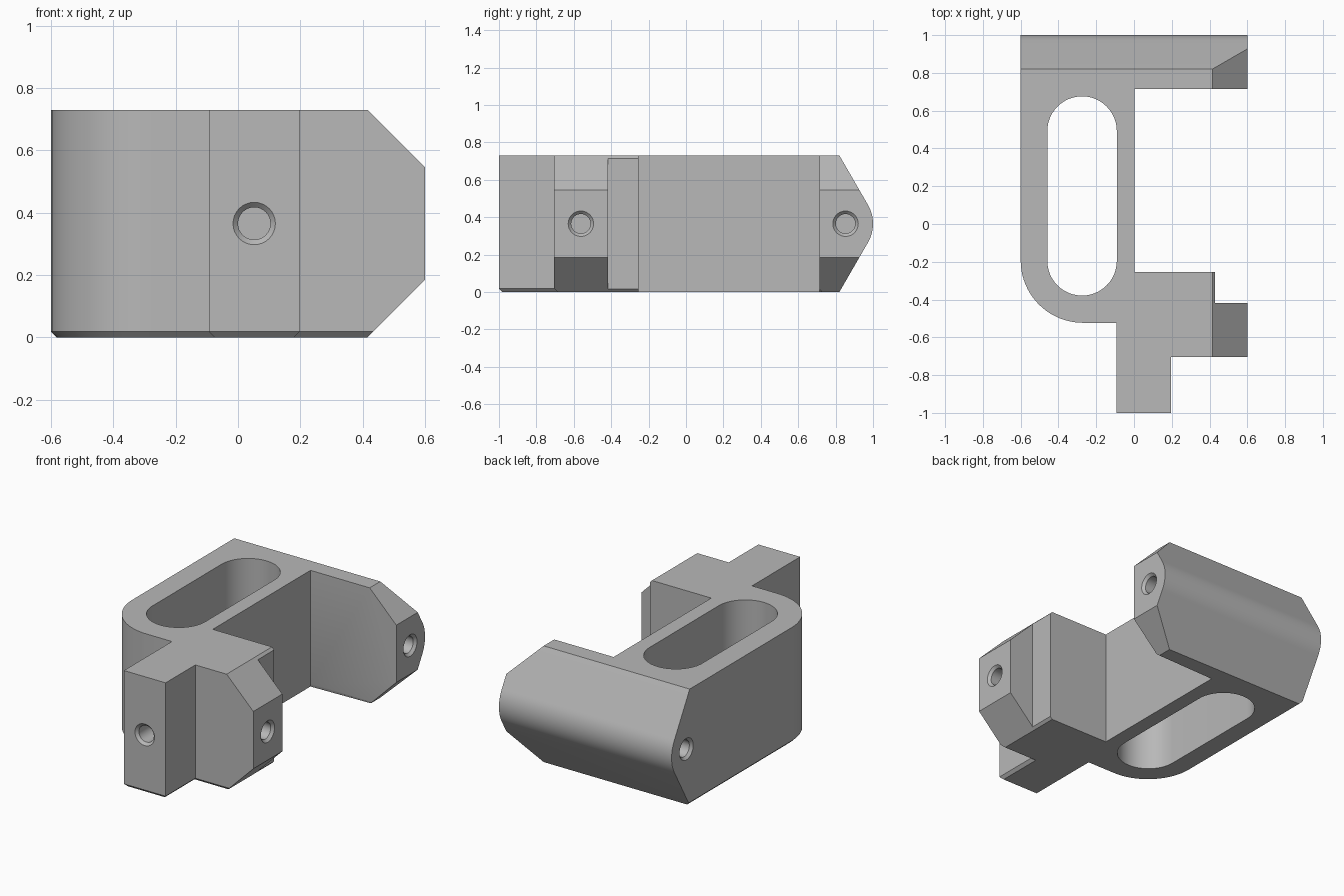
import bpy, bmesh, math
from mathutils import Matrix, Vector

if "Cube" in bpy.data.objects:
    bpy.data.objects.remove(bpy.data.objects["Cube"], do_unlink=True)

H = 0.73
MID = H / 2

grey = bpy.data.materials.new("plain_grey")
grey.use_nodes = True
colour = (0.48, 0.48, 0.48, 1)
grey.diffuse_color = colour
grey.node_tree.nodes["Principled BSDF"].inputs["Base Color"].default_value = colour


def arc(cx, cy, r, start, end, steps):
    """Points along an arc, angles in degrees."""
    angles = [math.radians(start + (end - start) * i / steps) for i in range(steps + 1)]
    return [(cx + r * math.cos(a), cy + r * math.sin(a)) for a in angles]


def to_object(name, bm):
    bmesh.ops.recalc_face_normals(bm, faces=bm.faces)
    mesh = bpy.data.meshes.new(name)
    bm.to_mesh(mesh)
    bm.free()
    mesh.materials.append(grey)
    obj = bpy.data.objects.new(name, mesh)
    bpy.context.collection.objects.link(obj)
    return obj


def prism(profile, place, low, high):
    """Extrude a profile; place(u, v, w) gives the 3D point."""
    bm = bmesh.new()
    face = bm.faces.new([bm.verts.new(place(u, v, low)) for u, v in profile])
    new = bmesh.ops.extrude_face_region(bm, geom=[face])["geom"]
    shift = Vector(place(0, 0, high)) - Vector(place(0, 0, low))
    bmesh.ops.translate(bm, vec=shift, verts=[g for g in new if isinstance(g, bmesh.types.BMVert)])
    bmesh.ops.recalc_face_normals(bm, faces=bm.faces)
    return bm


def apply_boolean(obj, cutter, operation):
    mod = obj.modifiers.new("cut", "BOOLEAN")
    mod.object, mod.operation, mod.solver = cutter, operation, "EXACT"
    bpy.context.view_layer.update()
    graph = bpy.context.evaluated_depsgraph_get()
    result = bpy.data.meshes.new_from_object(obj.evaluated_get(graph))
    obj.modifiers.clear()
    obj.data = result
    bpy.data.objects.remove(cutter, do_unlink=True)


def drill(obj, mouth, inward):
    """Blind round hole with a countersunk mouth."""
    profile = [(0, -0.03), (0.068, -0.03), (0.068, 0), (0.052, 0.016), (0.052, 0.25), (0, 0.25)]
    bm = bmesh.new()
    verts = [bm.verts.new((r, 0, d)) for r, d in profile]
    edges = [bm.edges.new(pair) for pair in zip(verts, verts[1:])]
    bmesh.ops.spin(bm, geom=verts + edges, cent=(0, 0, 0), axis=(0, 0, 1),
                   angle=math.tau, steps=32)
    bmesh.ops.remove_doubles(bm, verts=bm.verts, dist=0.0005)
    turn = Vector((0, 0, 1)).rotation_difference(Vector(inward)).to_matrix().to_4x4()
    bm.transform(Matrix.Translation(mouth) @ turn)
    apply_boolean(obj, to_object("hole_cutter", bm), "DIFFERENCE")


# Body outline seen from above, with the rounded corner
outline = [(-0.6, 1), (0.6, 1), (0.6, 0.715), (0.003, 0.715), (0.003, -0.255),
           (0.43, -0.255), (0.43, -0.417), (0.6, -0.417), (0.6, -0.705),
           (0.197, -0.705), (0.197, -1), (-0.093, -1), (-0.093, -0.523)]
outline += arc(-0.27, -0.193, 0.33, 270, 180, 20)
bm = prism(outline, lambda u, v, w: (u, v, w), 0, H)

# Small chamfer under the front, left and front block walls
chamfered = []
for edge in bm.edges:
    if all(v.co.z < 0.001 for v in edge.verts):
        wall = next(f for f in edge.link_faces if abs(f.normal.z) < 0.5)
        on_block = all(abs(v.co.x - 0.197) < 0.001 for v in edge.verts)
        if wall.normal.y < -0.01 or wall.normal.x < -0.01 or on_block:
            chamfered.append(edge)
bmesh.ops.bevel(bm, geom=chamfered, offset=0.018, offset_type="OFFSET",
                segments=1, affect="EDGES", clamp_overlap=False)
bracket = to_object("bracket_body", bm)

# Tapered back edge with a rounded tip
side = [(-2, -0.5), (-2, H + 0.5)]
slope = math.tan(math.radians(30))
side.append((0.82 - 0.5 * slope, H + 0.5))
side += arc(0.8, MID, 0.2, 30, -30, 12)
side.append((0.82 - 0.5 * slope, -0.5))
apply_boolean(bracket, to_object("taper_form", prism(side, lambda u, v, w: (w, u, v), -2, 2)),
              "INTERSECT")

# Sloped top and bottom of both arm ends
ends = [(-2, -0.5), (-2, H + 0.5), (-0.085, H + 0.5), (0.6, 0.545), (0.6, 0.185), (-0.085, -0.5)]
apply_boolean(bracket, to_object("arm_form", prism(ends, lambda u, v, w: (u, w, v), -2, 2)),
              "INTERSECT")

# Long slot through the body
slot = arc(-0.275, 0.492, 0.184, 0, 180, 24) + arc(-0.275, -0.195, 0.184, 180, 360, 24)
apply_boolean(bracket, to_object("slot_cutter", prism(slot, lambda u, v, w: (u, v, w), -1, 2)),
              "DIFFERENCE")

# Countersunk holes
for mouth, inward in [((0.052, -1, MID), (0, 1, 0)),
                      ((0.6, -0.562, MID), (-1, 0, 0)),
                      ((0.6, 0.853, MID), (-1, 0, 0)),
                      ((-0.6, 0.853, MID), (1, 0, 0))]:
    drill(bracket, mouth, inward)

bpy.ops.object.select_all(action="DESELECT")
bracket.select_set(True)
bpy.context.view_layer.objects.active = bracket
bpy.ops.object.shade_smooth_by_angle(angle=math.radians(25))
